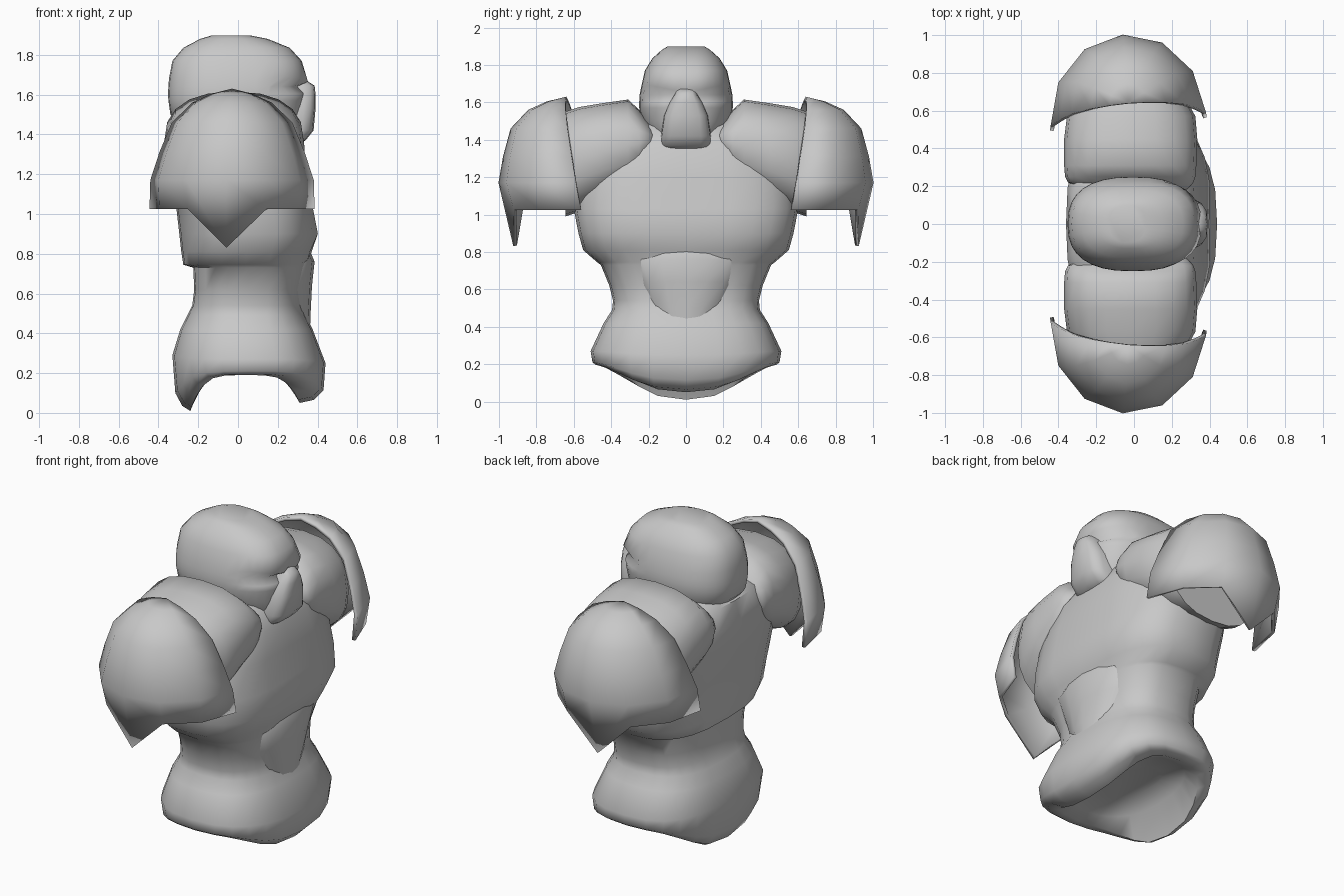
import bpy, bmesh, math
from mathutils import Vector

grey = bpy.data.materials.new("plain grey")
grey.diffuse_color = (0.58, 0.58, 0.58, 1)


def loft(name, rows, closed=True, angle=42):
    """Skin a list of point rows into one smooth-shaded object."""
    bm = bmesh.new()
    vs = [[bm.verts.new(p) for p in row] for row in rows]
    n = len(rows[0])
    for a, b in zip(vs, vs[1:]):
        for i in range(n if closed else n - 1):
            j = (i + 1) % n
            bm.faces.new((a[i], a[j], b[j], b[i]))
    if closed:
        bm.faces.new(vs[0])
        bm.faces.new(vs[-1])
    bmesh.ops.remove_doubles(bm, verts=bm.verts, dist=0.0005)
    bmesh.ops.recalc_face_normals(bm, faces=bm.faces)
    me = bpy.data.meshes.new(name)
    bm.to_mesh(me)
    bm.free()
    me.materials.append(grey)
    me.shade_smooth()
    me.set_sharp_from_angle(angle=math.radians(angle))
    ob = bpy.data.objects.new(name, me)
    bpy.context.collection.objects.link(ob)
    return ob


def power(v, p):
    return math.copysign(abs(v) ** (2 / p), v)


def ring(z, back, front, half, p=2.6, n=24, zf=None, zb=None):
    """Rounded-box ring; zf and zb let the front and back edges dip."""
    pts = []
    for i in range(n):
        a = 2 * math.pi * i / n
        c, s = math.cos(a), math.sin(a)
        end = (zf if c > 0 else zb)
        zz = z if end is None else z + (end - z) * abs(c) ** 3.5
        mid, r = (front + back) / 2, (front - back) / 2
        pts.append(Vector((mid + r * power(c, p), half * power(s, p), zz)))
    return pts


# Body: hollow skirt-like pelvis rising into waist, chest and neck root
pelvis = [
    ring(0.25, -0.10, 0.12, 0.20),
    ring(0.22, -0.17, 0.23, 0.36, zf=0.19, zb=0.18),
    ring(0.19, -0.24, 0.31, 0.43, zf=0.05, zb=0.01),
    ring(0.195, -0.28, 0.38, 0.48, zf=0.065, zb=0.035),
    ring(0.21, -0.315, 0.43, 0.50, zf=0.115, zb=0.10),
    ring(0.27, -0.33, 0.44, 0.51, zf=0.25, zb=0.29),
    ring(0.42, -0.29, 0.375, 0.44),
    ring(0.49, -0.255, 0.34, 0.395)]
chest = [ring(*r, p=2.8) for r in (
    (0.54, -0.23, 0.325, 0.39), (0.62, -0.22, 0.32, 0.41),
    (0.73, -0.225, 0.345, 0.455), (0.745, -0.275, 0.35, 0.475),
    (0.81, -0.285, 0.37, 0.55), (0.90, -0.295, 0.41, 0.575),
    (1.03, -0.31, 0.385, 0.60), (1.20, -0.35, 0.355, 0.59),
    (1.35, -0.36, 0.325, 0.50), (1.47, -0.33, 0.25, 0.36),
    (1.52, -0.22, 0.12, 0.22))]
body = loft("body", pelvis + chest, angle=50)
# Shallow crease down the middle of the chest
for v in body.data.vertices:
    if abs(v.co.y) < 0.02 and v.co.x > 0 and 0.85 < v.co.z < 1.4:
        v.co.x -= 0.012

# Belly bulge, widest under the ribs
loft("belly", [ring(*r, p=2.1, n=16) for r in (
    (0.36, 0.05, 0.36, 0.14), (0.50, 0.05, 0.365, 0.22),
    (0.64, 0.05, 0.372, 0.28), (0.76, 0.05, 0.385, 0.33),
    (0.82, 0.05, 0.36, 0.28))], angle=60)

# Skull, with brows pushed out and eye sockets pushed in
skull = loft("skull", [ring(*r, p=2.5, n=32) for r in (
    (1.35, -0.08, 0.28, 0.12), (1.42, -0.27, 0.31, 0.19),
    (1.50, -0.34, 0.325, 0.235), (1.57, -0.35, 0.335, 0.25),
    (1.605, -0.352, 0.34, 0.25), (1.64, -0.35, 0.34, 0.248),
    (1.68, -0.347, 0.342, 0.24), (1.77, -0.33, 0.32, 0.22),
    (1.835, -0.275, 0.26, 0.18), (1.88, -0.19, 0.15, 0.13),
    (1.898, -0.13, 0.06, 0.10))], angle=60)
for v in skull.data.vertices:
    if v.co.x > 0.2 and 0.06 < abs(v.co.y) < 0.215:
        if 1.62 < v.co.z < 1.65:
            v.co.x -= 0.04
        elif 1.66 < v.co.z < 1.70:
            v.co.x += 0.015
            v.co.z += 0.2 * (abs(v.co.y) - 0.14)

# Muzzle: tapered wedge from nose bridge to jaw
loft("muzzle", [ring(*r, p=3.6, n=16) for r in (
    (1.345, 0.10, 0.30, 0.125), (1.37, 0.10, 0.34, 0.135),
    (1.42, 0.10, 0.38, 0.135), (1.53, 0.10, 0.39, 0.12),
    (1.60, 0.10, 0.39, 0.09), (1.645, 0.10, 0.385, 0.06),
    (1.67, 0.10, 0.345, 0.055))], angle=60)


def shoulder_row(y, zc, rz, back, front, p=2.4, n=20):
    mid, r = (front + back) / 2, (front - back) / 2
    return [Vector((mid + r * power(math.cos(2 * math.pi * i / n), p), y,
                    zc + rz * power(math.sin(2 * math.pi * i / n), p)))
            for i in range(n)]


def pad_rows(side):
    """Faceted quarter dome whose lower rim drops to a point outside."""
    rows = []
    for z, f in ((None, 1.0), (1.17, 0.99), (1.31, 0.88), (1.46, 0.73),
                 (1.56, 0.48), (1.605, 0.24), (1.63, 0.0)):
        row = []
        for i in range(7):
            a = math.pi * i / 6
            c, s = math.cos(a), math.sin(a)
            zz = z or (0.83 if i == 3 else 1.025)
            g = f if z else 1 - 0.05 * s
            y = 0.53 + 0.11 * (zz - 1.02) / 0.61 + 0.45 * g * s + 0.035 * g * c
            x = -0.03 + 0.415 * g * c - 0.03 * g * s
            row.append(Vector((x, side * y, zz)))
        rows.append(row)
    return rows


for side, word in ((1, "left"), (-1, "right")):
    # Rounded upper shoulder
    loft(word + "_shoulder", [shoulder_row(side * y, *r) for y, *r in (
        (0.17, 1.39, 0.08, -0.22, 0.27), (0.22, 1.39, 0.13, -0.35, 0.315),
        (0.25, 1.38, 0.18, -0.365, 0.325), (0.31, 1.37, 0.245, -0.37, 0.33),
        (0.45, 1.33, 0.265, -0.37, 0.335), (0.57, 1.295, 0.28, -0.355, 0.325),
        (0.645, 1.27, 0.28, -0.32, 0.285))], angle=55)
    # Hollow shoulder pad
    pad = loft(word + "_shoulder_pad", pad_rows(side), closed=False)
    mod = pad.modifiers.new("thickness", "SOLIDIFY")
    mod.thickness = 0.02
    mod.offset = -1
